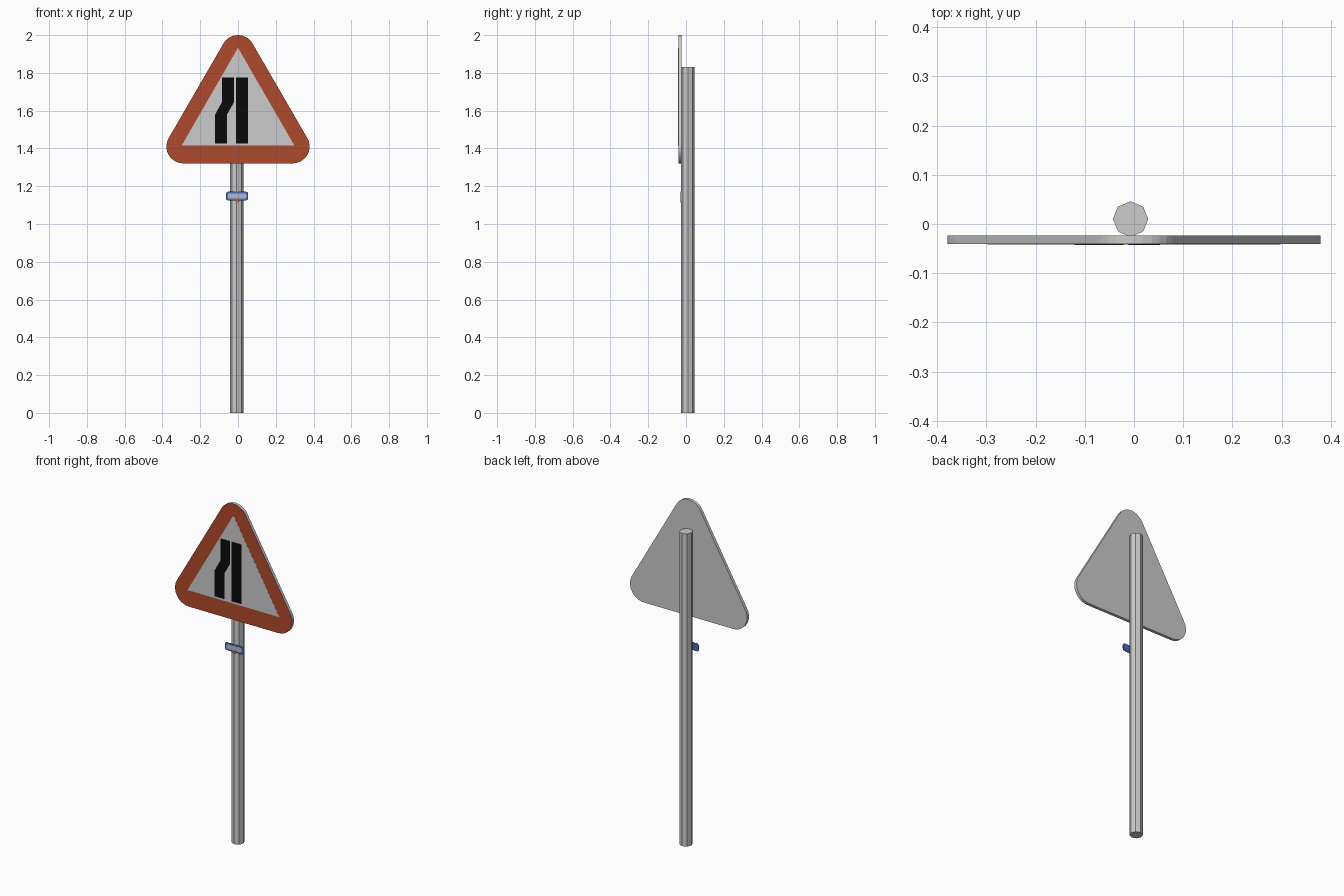
import bpy, bmesh, math

if "Cube" in bpy.data.objects:
    bpy.data.objects.remove(bpy.data.objects["Cube"])


def material(name, rgb):
    m = bpy.data.materials.new(name)
    m.diffuse_color = (*rgb, 1)
    m.use_nodes = True
    m.node_tree.nodes["Principled BSDF"].inputs["Base Color"].default_value = m.diffuse_color
    return m


GREY = material("galvanised grey", (0.60, 0.60, 0.60))
WHITE = material("sign white", (0.60, 0.60, 0.60))
RED = material("sign red", (0.43, 0.068, 0.024))
BLACK = material("sign black", (0.003, 0.003, 0.003))
BLUE = material("sticker blue", (0.07, 0.14, 0.42))
PALE = material("sticker pale blue", (0.42, 0.50, 0.66))
ORANGE = material("sticker red", (0.45, 0.10, 0.07))


def plate(name, outline, y_front, y_back, body, front=None):
    """Extrude an (x, z) outline along y; the front face may have its own colour."""
    bm = bmesh.new()
    face = bm.faces.new([bm.verts.new((x, y_front, z)) for x, z in outline])
    ext = bmesh.ops.extrude_face_region(bm, geom=[face], use_keep_orig=True)
    verts = [g for g in ext["geom"] if isinstance(g, bmesh.types.BMVert)]
    bmesh.ops.translate(bm, verts=verts, vec=(0, y_back - y_front, 0))
    bmesh.ops.recalc_face_normals(bm, faces=bm.faces[:])
    for f in bm.faces:
        f.material_index = 1 if front and f.normal.y < -0.9 else 0
    me = bpy.data.meshes.new(name)
    bm.to_mesh(me)
    bm.free()
    ob = bpy.data.objects.new(name, me)
    bpy.context.collection.objects.link(ob)
    me.materials.append(body)
    if front:
        me.materials.append(front)
    return ob


def rounded(corners, r, steps):
    """Round convex corners: each is (centre x, centre z, start angle, sweep)."""
    return [(cx + r * math.cos(math.radians(a + s * i / steps)),
             cz + r * math.sin(math.radians(a + s * i / steps)))
            for cx, cz, a, s in corners for i in range(steps + 1)]


# Octagonal post
bpy.ops.mesh.primitive_cylinder_add(vertices=8, radius=0.036, depth=1.83,
                                    location=(-0.007, 0.010, 0.915))
post = bpy.context.object
post.name = "post"
post.data.materials.append(GREY)

# Rounded triangular sign board, red on the front and grey elsewhere
board = rounded([(0.29, 1.41, -90, 120), (0, 1.911, 30, 120), (-0.29, 1.41, 150, 120)], 0.089, 10)
plate("sign_board", board, -0.041, -0.023, GREY, RED)

# White panel and the two black road lines
plate("white_panel", [(-0.298, 1.416), (0.298, 1.416), (0, 1.933)], -0.0417, -0.0405, WHITE)
plate("straight_line", [(-0.011, 1.427), (0.053, 1.427), (0.053, 1.776), (-0.011, 1.776)],
      -0.0424, -0.0412, BLACK)
plate("bent_line", [(-0.121, 1.427), (-0.058, 1.427), (-0.058, 1.58), (-0.021, 1.645),
                    (-0.021, 1.776), (-0.085, 1.776), (-0.085, 1.645), (-0.121, 1.58)],
      -0.0424, -0.0412, BLACK)

# Small sticker on the post: blue plate, pale centre, red tip below
CX = -0.005


def pill(hx, hz, r):
    ix, iz = hx - r, hz - r
    return rounded([(CX + ix, 1.148 - iz, -90, 90), (CX + ix, 1.148 + iz, 0, 90),
                    (CX - ix, 1.148 + iz, 90, 90), (CX - ix, 1.148 - iz, 180, 90)], r, 3)


plate("sticker", pill(0.059, 0.023, 0.012), -0.0285, -0.0265, BLUE)
plate("sticker_centre", pill(0.049, 0.014, 0.008), -0.0292, -0.028, PALE)
plate("sticker_tip", [(CX - 0.022, 1.128), (CX, 1.113), (CX + 0.022, 1.128), (CX, 1.136)],
      -0.0295, -0.0275, ORANGE)
